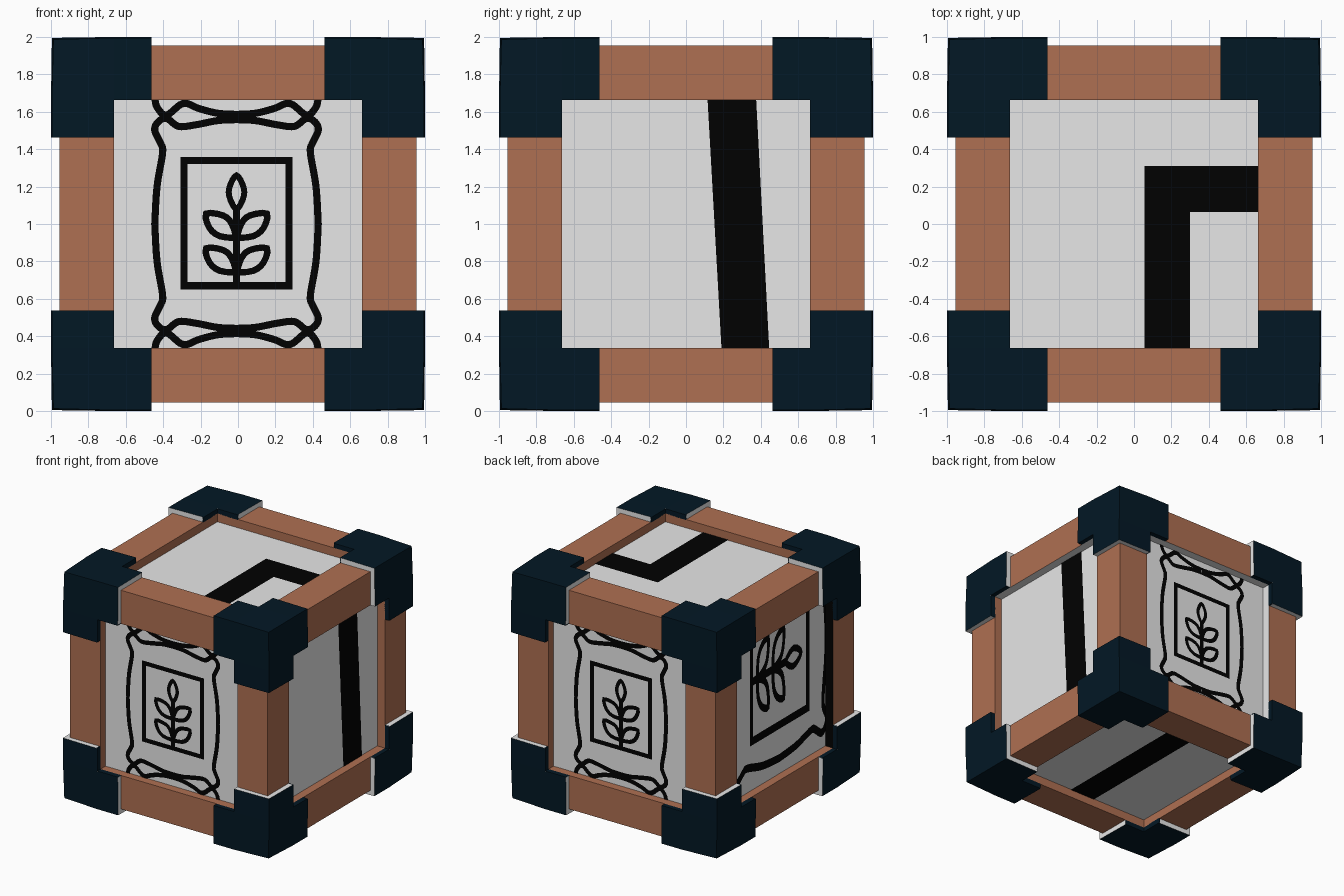
import bpy, bmesh, math
from itertools import product
from mathutils import Vector

if "Cube" in bpy.data.objects:
    bpy.data.objects.remove(bpy.data.objects["Cube"])

def material(name, rgb):
    m = bpy.data.materials.new(name)
    m.diffuse_color = (*rgb, 1)
    m.use_nodes = True
    m.node_tree.nodes["Principled BSDF"].inputs["Base Color"].default_value = m.diffuse_color
    return m

GREY = material("light grey panel", (0.80, 0.80, 0.80))
WOOD = material("brown wood", (0.43, 0.160, 0.084))
NAVY = material("dark navy metal", (0.0008, 0.0090, 0.0185))
BLACK = material("black paint", (0.0003, 0.0003, 0.0003))

IN, OUT, ARM, PANEL = 0.662, 0.955, 0.462, 0.882   # frame inside/outside, cap arm end, panel depth

def finish(bm, name, mats):
    me = bpy.data.meshes.new(name)
    bm.to_mesh(me)
    bm.free()
    for m in mats:
        me.materials.append(m)
    ob = bpy.data.objects.new(name, me)
    bpy.context.collection.objects.link(ob)
    return ob

def box(name, lo, hi, mats, rule=None):
    bm = bmesh.new()
    bmesh.ops.create_cube(bm, size=1)
    for v in bm.verts:
        v.co = Vector([(lo[i] + hi[i]) / 2 + v.co[i] * (hi[i] - lo[i]) for i in range(3)])
        v.co.z += 1
    bm.normal_update()
    if rule:
        for f in bm.faces:
            f.material_index = rule(f.normal)
    return finish(bm, name, mats)

# Inner box carrying the six panels
box("panel_box", (-PANEL,) * 3, (PANEL,) * 3, [GREY])

# Twelve frame beams running under the caps; a few inward faces take the panel or paint colour
for axis in range(3):
    a, b = [i for i in range(3) if i != axis]
    for sa, sb in product((-1, 1), repeat=2):
        lo, hi = [0] * 3, [0] * 3
        lo[axis], hi[axis] = -IN, IN
        for i, s in ((a, sa), (b, sb)):
            lo[i], hi[i] = sorted((s * IN, s * OUT))

        def rule(n, axis=axis, sa=sa, sb=sb):
            if axis != 2 and sb > 0 and n.z < -0.5:
                return 1
            if axis == 2 and (sa, sb) == (-1, -1) and n.y > 0.5:
                return 2
            if axis == 2 and sa == -sb and n.x * sa < -0.5:
                return 1
            return 0
        box("beam", lo, hi, [WOOD, GREY, BLACK], rule)

# Eight three-armed corner caps, slightly pulled in toward the outer tip
LEVELS = (ARM, IN, 1.0)
def corner(signs):
    shell = {}
    for cell in product((0, 1), repeat=3):
        if sum(cell) < 2:
            continue
        for ax, side in product(range(3), (0, 1)):
            p, q = [i for i in range(3) if i != ax]
            quad = []
            for dp, dq in ((0, 0), (1, 0), (1, 1), (0, 1)):
                k = list(cell)
                k[ax] += side
                k[p] += dp
                k[q] += dq
                quad.append(tuple(k))
            key = frozenset(quad)
            if key in shell:
                del shell[key]
            else:
                shell[key] = quad
    bm = bmesh.new()
    verts = {}
    def vert(k):
        if k not in verts:
            edge = (0, 1.0, 0.995, 0.987)[k.count(2)]
            co = [s * (edge if i == 2 else LEVELS[i]) for i, s in zip(k, signs)]
            verts[k] = bm.verts.new((co[0], co[1], co[2] + 1))
        return verts[k]
    inner = []
    for quad in shell.values():
        f = bm.faces.new([vert(k) for k in quad])
        # arm ends are light grey
        f.material_index = int(any(all(k[i] == 0 for k in quad) for i in range(3)))
        if any(all(k[i] == 1 for k in quad) for i in range(3)):
            inner.append(f)
    bmesh.ops.recalc_face_normals(bm, faces=bm.faces)
    # the inward side is open so that the beams show there
    bmesh.ops.delete(bm, geom=inner, context='FACES')
    # wood strip behind the outer lip closes the arm between beam and cap
    finish(bm, "corner_cap", [NAVY, GREY])

for signs in product((-1, 1), repeat=3):
    corner(signs)
    # Inward lip of each arm, level with the beam face, from beam to cap surface
    for ax in range(3):
        for thin in [i for i in range(3) if i != ax]:
            wide = 3 - ax - thin
            lo, hi = [0] * 3, [0] * 3
            for i, (u, v) in ((ax, (ARM, IN)), (thin, (IN, IN + 0.01)), (wide, (OUT - 0.005, 0.995))):
                lo[i], hi[i] = sorted((signs[i] * u, signs[i] * v))
            box("cap_lip", lo, hi, [NAVY])

# Painted details, drawn in 2D, clipped to the panel and laid on a side
D = PANEL + 0.004
SIDES = {
    "front": lambda u, v: (u, -D, v + 1),
    "back": lambda u, v: (-u, D, v + 1),
    "right": lambda u, v: (D, u, v + 1),
    "left": lambda u, v: (-D, -u, v + 1),
    "top": lambda u, v: (u, v, 1 + D),
    "bottom": lambda u, v: (u, -v, 1 - D),
}

def smooth(pts, closed=False, n=5):
    P = [Vector(p) for p in pts]
    m = len(P)
    get = (lambda i: P[i % m]) if closed else (lambda i: P[min(max(i, 0), m - 1)])
    out = []
    for i in range(m if closed else m - 1):
        p0, p1, p2, p3 = (get(i + j) for j in (-1, 0, 1, 2))
        for t in (j / n for j in range(n)):
            out.append(0.5 * (2 * p1 + (p2 - p0) * t + (2 * p0 - 5 * p1 + 4 * p2 - p3) * t * t
                              + (3 * p1 - p0 - 3 * p2 + p3) * t ** 3))
    return out if closed else out + [P[-1]]

def stroke(pts, closed=False, w=0.038):
    P = [Vector(p) for p in pts]
    m = len(P)
    rails = []
    for i, p in enumerate(P):
        prev = P[i - 1] if closed or i > 0 else p
        nxt = P[(i + 1) % m] if closed or i < m - 1 else p
        d0, d1 = (p - prev).normalized(), (nxt - p).normalized()
        d = (d0 + d1).normalized()
        ref = d1 if d1.length else d0
        side = Vector((-d.y, d.x)) * (w / 2) / max(abs(d.dot(ref)), 0.6)
        rails.append((p + side, p - side))
    return [(rails[i][0], rails[i][1], rails[(i + 1) % m][1], rails[(i + 1) % m][0])
            for i in range(m if closed else m - 1)]

def rect(x0, y0, x1, y1):
    return [(x0, y0), (x1, y0), (x1, y1), (x0, y1)]

def paint(name, side, polys, warp=lambda x, y: (x, y)):
    bm = bmesh.new()
    for poly in polys:
        bm.faces.new([bm.verts.new((*warp(*p), 0)) for p in poly])
    for n in ((1, 0, 0), (-1, 0, 0), (0, 1, 0), (0, -1, 0)):
        bmesh.ops.bisect_plane(bm, geom=bm.verts[:] + bm.edges[:] + bm.faces[:],
                               plane_co=Vector(n) * IN, plane_no=n, clear_outer=True)
    bm.normal_update()
    for f in bm.faces:
        if f.normal.z < 0:
            f.normal_flip()
    for v in bm.verts:
        v.co = SIDES[side](v.co.x, v.co.y)
    finish(bm, name, [BLACK])

# Grain sack emblem: sack outline, square frame and wheat ear
CX = -0.008
sack = stroke(rect(-0.288, -0.33, 0.272, 0.34), True)
sack += stroke([(CX, -0.33), (CX, 0.10)])
sack += stroke(smooth([(CX, 0.26), (CX + 0.042, 0.17), (CX, 0.08), (CX - 0.042, 0.17)], True), True, 0.032)
leaf = [(0.0, -0.075), (0.025, 0.0), (0.07, 0.045), (0.162, 0.055), (0.145, -0.02), (0.09, -0.065), (0.0, -0.075)]
neck = [(0.437, 0.0), (0.425, 0.20), (0.395, 0.38), (0.405, 0.43), (0.437, 0.50), (0.42, 0.545),
        (0.374, 0.565), (0.31, 0.522), (0.22, 0.53), (0.10, 0.553), (0.0, 0.558)]
rope = [(0.437, 0.68), (0.425, 0.625), (0.374, 0.582), (0.285, 0.645), (0.20, 0.617), (0.10, 0.592), (0.0, 0.586)]
for sx in (-1, 1):
    for drop in (0, -0.185):
        sack += stroke([(CX + sx * p.x, p.y + drop) for p in smooth(leaf, n=3)], False, 0.034)
    for sy in (-1, 1):
        for line in (neck, rope):
            sack += stroke(smooth([(CX + sx * x, sy * y) for x, y in line]))
paint("front_sack_emblem", "front", sack)
paint("back_sack_emblem", "back", sack)
paint("left_sack_emblem", "left", sack, lambda x, y: (1.16 * y + 0.02, 0.27 - 1.85 * x))

# Plain stripes on the right, top and bottom
paint("right_stripe", "right", [[(0.19, -0.67), (0.445, -0.67), (0.375, 0.67), (0.115, 0.67)]])
paint("top_angle_stripe", "top", [rect(0.055, -0.67, 0.30, 0.31), rect(0.30, 0.065, 0.67, 0.31)])
paint("bottom_stripe", "bottom", [rect(-0.12, -0.67, 0.13, 0.67)])
